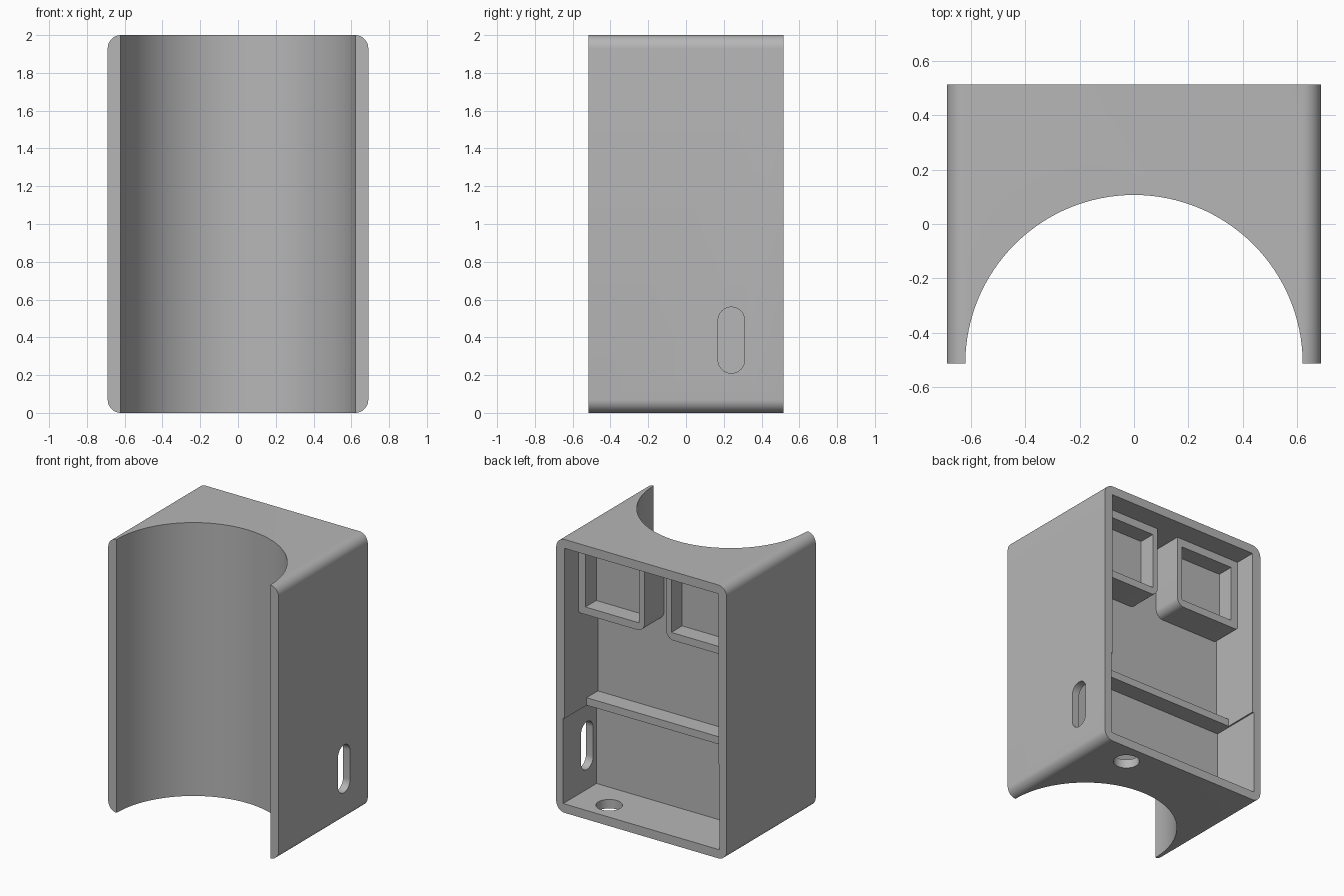
import bpy
import math
from mathutils import Vector

cube = bpy.data.objects.get("Cube")
if cube:
    bpy.data.objects.remove(cube, do_unlink=True)

grey = bpy.data.materials.new("plain grey")
grey.use_nodes = True
COLOUR = (0.47, 0.47, 0.47, 1)
grey.diffuse_color = COLOUR
grey.node_tree.nodes["Principled BSDF"].inputs["Base Color"].default_value = COLOUR


def rounded(x0, z0, x1, z1, radii, steps=10):
    """Rectangle outline; radii run anticlockwise from the lower left corner."""
    corners = [(x0, z0, 1, 1), (x1, z0, -1, 1), (x1, z1, -1, -1), (x0, z1, 1, -1)]
    pts = []
    for i, ((x, z, sx, sz), r) in enumerate(zip(corners, radii)):
        if r == 0:
            pts.append((x, z))
            continue
        for k in range(steps + 1):
            a = math.pi * (1 + i / 2 + k / steps / 2)
            pts.append((x + sx * r + r * math.cos(a), z + sz * r + r * math.sin(a)))
    return pts


def prism(name, outline, start, end, axis="y"):
    """Extrude a 2D outline along one axis."""
    place = {"x": lambda a, b, d: (d, a, b),
             "y": lambda a, b, d: (a, d, b),
             "z": lambda a, b, d: (a, b, d)}[axis]
    n = len(outline)
    verts = [place(a, b, d) for d in (start, end) for a, b in outline]
    faces = [tuple(reversed(range(n))), tuple(range(n, 2 * n))]
    faces += [(i, (i + 1) % n, n + (i + 1) % n, n + i) for i in range(n)]
    if axis == "y":
        faces = [f[::-1] for f in faces]
    mesh = bpy.data.meshes.new(name)
    mesh.from_pydata(verts, [], faces)
    mesh.materials.append(grey)
    obj = bpy.data.objects.new(name, mesh)
    bpy.context.collection.objects.link(obj)
    return obj


def activate(obj):
    bpy.ops.object.select_all(action="DESELECT")
    obj.select_set(True)
    bpy.context.view_layer.objects.active = obj


def cut(obj, cutter):
    cutter.hide_render = True
    activate(obj)
    mod = obj.modifiers.new("cut", "BOOLEAN")
    mod.operation = "DIFFERENCE"
    mod.solver = "EXACT"
    mod.object = cutter
    bpy.ops.object.modifier_apply(modifier=mod.name)
    bpy.data.objects.remove(cutter, do_unlink=True)


def smooth(obj):
    activate(obj)
    bpy.ops.object.shade_smooth_by_angle(angle=math.radians(30))


def circle(cx, cy, r, n):
    return [(cx + r * math.cos(math.tau * i / n), cy + r * math.sin(math.tau * i / n))
            for i in range(n)]


# Housing: rounded block with a half-round bore at the front
W, D, H, WALL = 0.69, 0.515, 2.0, 0.065
FLOOR = 0.13
housing = prism("housing", rounded(-W, 0, W, H, [0.07] * 4), -D, D)
cut(housing, prism("bore_cutter", circle(0, -D, 0.622, 128), -0.1, H + 0.1, "z"))

# Pocket open at the back, slightly wider in its lower compartment
STEP, NARROW, WIDE = 0.69, 0.622, 0.633
half = [(WIDE, WALL), (WIDE, STEP), (NARROW, STEP), (NARROW, H - WALL)]
pocket = half + [(-x, z) for x, z in reversed(half)]
cut(housing, prism("pocket_cutter", pocket, FLOOR, D + 0.1))

# Cable slot in the left wall and round hole in the bottom
cut(housing, prism("slot_cutter", rounded(0.17, 0.21, 0.31, 0.56, [0.0699] * 4), 0.5, 0.8, "x"))
cut(housing, prism("hole_cutter", circle(0.37, 0.36, 0.088, 48), -0.1, 0.1, "z"))
smooth(housing)

# Shelf across the pocket
prism("shelf", rounded(-0.628, STEP, 0.628, 0.745, [0] * 4), FLOOR - 0.01, 0.26)

# Two square sockets under the pocket ceiling
for name, s in (("left_socket", 1), ("right_socket", -1)):
    xs = sorted((s * 0.088, s * 0.628))
    radii = [0.06, 0.03, 0, 0] if s > 0 else [0.03, 0.06, 0, 0]
    socket = prism(name, rounded(xs[0], 1.405, xs[1], H - WALL + 0.01, radii), FLOOR - 0.005, 0.355)
    xs = sorted((s * 0.13, s * 0.565))
    cut(socket, prism("recess_cutter", rounded(xs[0], 1.46, xs[1], 1.875, [0] * 4), 0.23, 0.5))
    smooth(socket)
